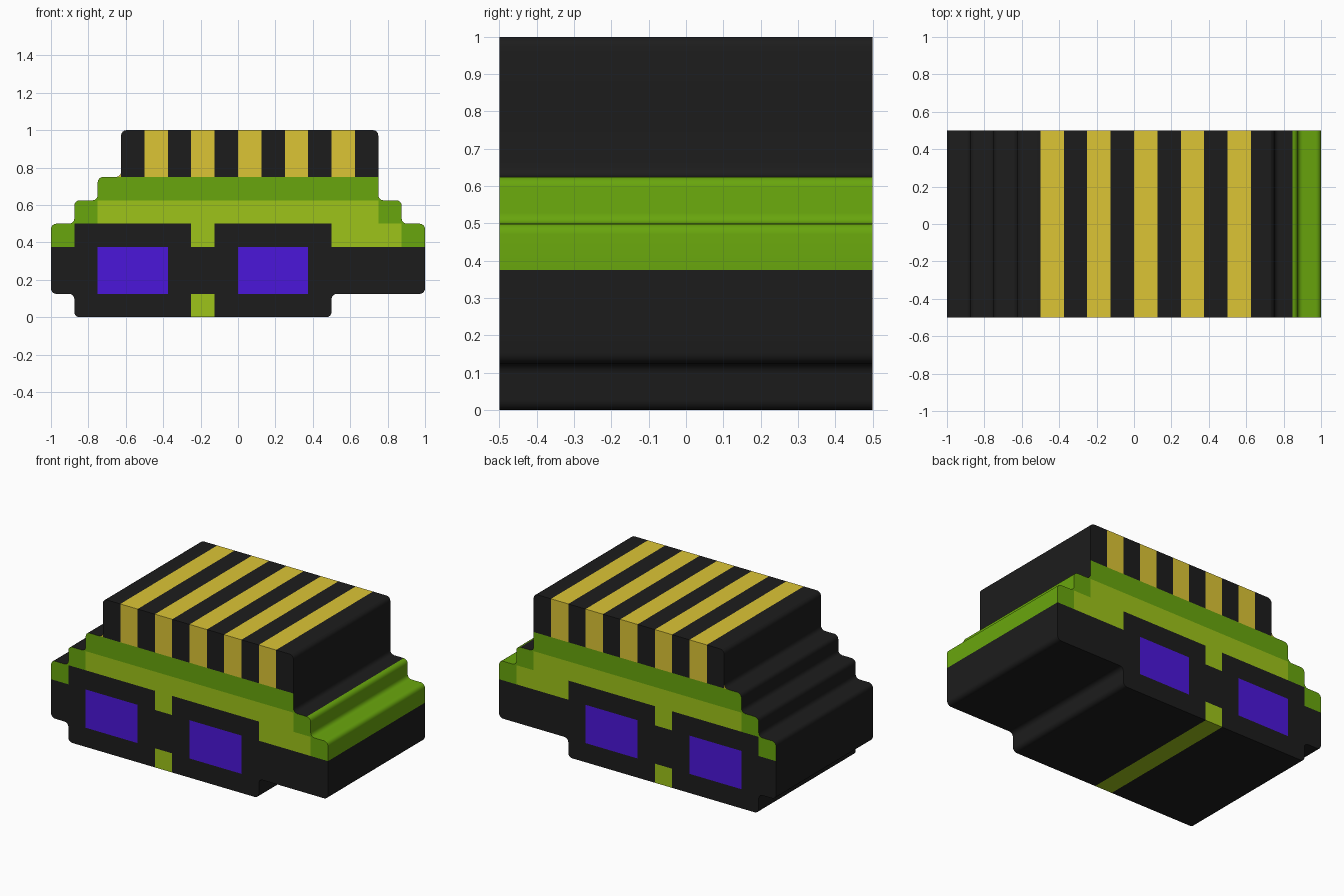
import bpy, bmesh, math
from mathutils import Vector

if "Cube" in bpy.data.objects:
    bpy.data.objects.remove(bpy.data.objects["Cube"])

U = 1 / 8          # size of one block of the stepped design
RADIUS = 0.028     # rounding of the stepped outline
DEPTH = 1.0

# Stepped outline of the head in (x, z), counted in blocks
OUTLINE = [(-7, 0), (4, 0), (4, 1), (8, 1), (8, 4), (7, 4), (7, 5), (6, 5),
           (6, 8), (-5, 8), (-5, 6), (-6, 6), (-6, 5), (-7, 5), (-7, 4),
           (-8, 4), (-8, 1), (-7, 1)]

# Front and back pattern: (part, x0, x1, z0, z1) in blocks, first hit wins
PATTERN = [
    ("lenses", -6, -3, 1, 3), ("lenses", 0, 3, 1, 3),
    ("face", -2, -1, 0, 1), ("face", -2, -1, 3, 4),
    ("face", 4, 7, 3, 4), ("face", -6, 6, 4, 5),
    ("glasses_frame", -7, 4, 3, 4),
    ("cap_band", -8, 8, 3, 6),
]

COLORS = {
    "black": (0.012, 0.012, 0.012, 1), "yellow": (0.72, 0.56, 0.036, 1),
    "dark_green": (0.14, 0.38, 0.004, 1), "light_green": (0.34, 0.55, 0.01, 1),
    "purple": (0.07, 0.008, 0.7, 1),
}
PARTS = {
    "glasses_frame": "black", "side_shell": "black", "black_stripes": "black",
    "yellow_stripes": "yellow", "cap_band": "dark_green",
    "face": "light_green", "lenses": "purple",
}


def rounded(points, r, steps=4):
    """Replace every corner by a short arc."""
    out = []
    for i, p in enumerate(points):
        a = (points[i - 1] - p).normalized() * r
        b = (points[(i + 1) % len(points)] - p).normalized() * r
        for k in range(steps + 1):
            t = k / steps * math.pi / 2
            out.append(p + a * (1 - math.sin(t)) + b * (1 - math.cos(t)))
    return out


def part_of(face):
    """Choose the part that a face of the cut shell belongs to."""
    c, n = face.calc_center_median(), face.normal
    x, z = c.x / U, c.z / U
    stripe = "yellow_stripes" if math.floor(x + 5) % 2 else "black_stripes"
    if abs(n.y) > 0.5:
        if z > 6:
            return stripe
        for name, x0, x1, z0, z1 in PATTERN:
            if x0 < x < x1 and z0 < z < z1:
                return name
        return "glasses_frame"
    if z > 7.9 and n.z > 0.9:
        return stripe
    if n.z < -0.9 and -2 < x < -1:
        return "face"
    if x > 6.1 and 3 < z < 4.995:
        return "cap_band"
    return "side_shell"


# Full shell: outline extruded front to back, then cut along the block lines
shell = bmesh.new()
profile = rounded([Vector((x * U, z * U)) for x, z in OUTLINE], RADIUS)
front = shell.faces.new([shell.verts.new((p.x, -DEPTH / 2, p.y)) for p in profile])
ext = bmesh.ops.extrude_face_region(shell, geom=[front], use_keep_orig=True)
moved = [v for v in ext["geom"] if isinstance(v, bmesh.types.BMVert)]
bmesh.ops.translate(shell, verts=moved, vec=(0, DEPTH, 0))


def cut(co, no):
    geom = shell.verts[:] + shell.edges[:] + shell.faces[:]
    bmesh.ops.bisect_plane(shell, geom=geom, dist=1e-5, plane_co=co, plane_no=no)


for i in range(-7, 8):
    cut((i * U, 0, 0), (1, 0, 0))
for i in range(1, 8):
    cut((0, 0, i * U), (0, 0, 1))
bmesh.ops.recalc_face_normals(shell, faces=shell.faces[:])
shell.normal_update()

materials = {}
for name, color in COLORS.items():
    materials[name] = bpy.data.materials.new(name)
    materials[name].diffuse_color = color

# Split the shell into its named parts
for name, color in PARTS.items():
    bm = shell.copy()
    bm.normal_update()
    others = [f for f in bm.faces if part_of(f) != name]
    bmesh.ops.delete(bm, geom=others, context='FACES')
    mesh = bpy.data.meshes.new(name)
    bm.to_mesh(mesh)
    bm.free()
    mesh.materials.append(materials[color])
    obj = bpy.data.objects.new(name, mesh)
    bpy.context.collection.objects.link(obj)
    bpy.ops.object.select_all(action='DESELECT')
    obj.select_set(True)
    bpy.context.view_layer.objects.active = obj
    bpy.ops.object.shade_smooth_by_angle(angle=math.radians(35))
shell.free()

for m in bpy.data.materials:
    if m.users and not m.is_grease_pencil:
        m.use_nodes = True
        m.node_tree.nodes["Principled BSDF"].inputs["Base Color"].default_value = m.diffuse_color
